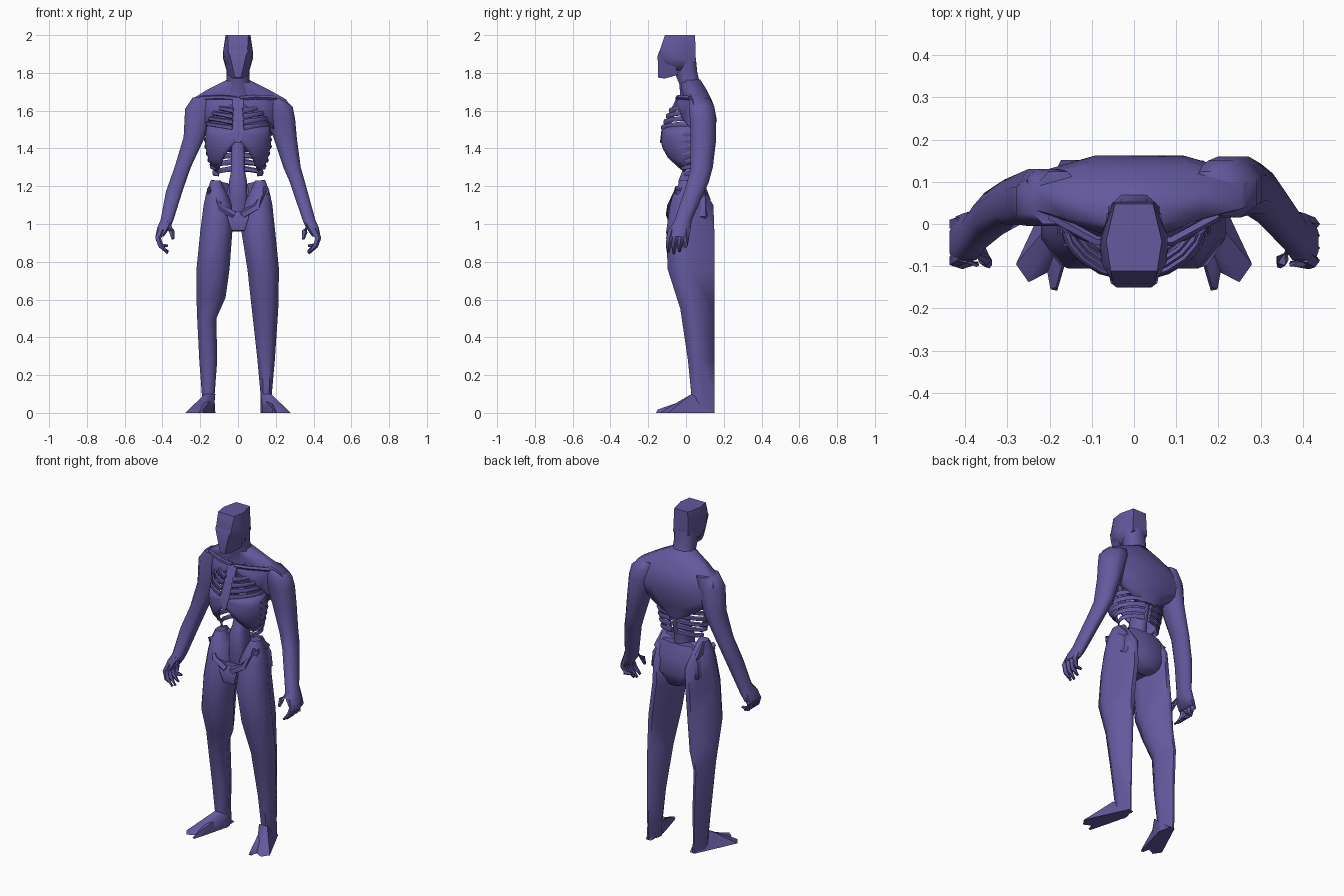
import bpy, bmesh, math
from mathutils import Vector

skin = bpy.data.materials.new("dusky purple")
skin.diffuse_color = (0.125, 0.10, 0.34, 1)


def finish(name, bm, angle=60):
    bmesh.ops.recalc_face_normals(bm, faces=bm.faces)
    me = bpy.data.meshes.new(name)
    bm.to_mesh(me)
    bm.free()
    me.materials.append(skin)
    ob = bpy.data.objects.new(name, me)
    bpy.context.collection.objects.link(ob)
    bpy.ops.object.select_all(action='DESELECT')
    ob.select_set(True)
    bpy.context.view_layer.objects.active = ob
    bpy.ops.object.shade_smooth_by_angle(angle=math.radians(angle))
    return ob


def skin_rings(name, rings):
    bm = bmesh.new()
    vs = [[bm.verts.new(p) for p in r] for r in rings]
    n = len(vs[0])
    for a, b in zip(vs, vs[1:]):
        for i in range(n):
            bm.faces.new((a[i], a[(i + 1) % n], b[(i + 1) % n], b[i]))
    bm.faces.new(vs[0])
    bm.faces.new(vs[-1])
    return finish(name, bm)


def loft(name, rows, s=1, back=.414, front=.414, side=None):
    """rows of (z, x0, x1, y0, y1): octagons filling each box; back/front set how square the corners are"""
    b, f = back, front
    h = b if side is None else side
    octagon = [(1, h), (b, 1), (-b, 1), (-1, h), (-1, -f), (-f, -1), (f, -1), (1, -f)]
    rings = [[(s * ((x0 + x1) / 2 + (x1 - x0) / 2 * u), (y0 + y1) / 2 + (y1 - y0) / 2 * v, z)
              for u, v in octagon] for z, x0, x1, y0, y1 in rows]
    return skin_rings(name, rings)


def tube(name, pts, radii, s=1, n=5, flat=1.0):
    """tapered tube along a path; flat < 1 thins it sideways"""
    pts = [Vector((s * p[0], p[1], p[2])) for p in pts]
    rings = []
    for i, p in enumerate(pts):
        t = (pts[min(i + 1, len(pts) - 1)] - pts[max(i - 1, 0)]).normalized()
        ref = Vector((0, 0, 1)) if abs(t.z) < 0.75 else Vector((0, 1, 0))
        u = t.cross(ref).normalized()
        v = u.cross(t)
        rings.append([p + radii[i] * (flat * u * math.cos(math.tau * j / n)
                                      + v * math.sin(math.tau * j / n)) for j in range(n)])
    return skin_rings(name, rings)


def hull(name, pts, s=1, both=False):
    bm = bmesh.new()
    for x, y, z in pts:
        bm.verts.new((s * x, y, z))
        if both:
            bm.verts.new((-x, y, z))
    bmesh.ops.convex_hull(bm, input=bm.verts)
    loose = [v for v in bm.verts if not v.link_faces]
    bmesh.ops.delete(bm, geom=loose, context='VERTS')
    return finish(name, bm, 50)


# head, face and neck
hull("skull", [(.055, -.112, 2.0), (.045, .048, 2.0), (.066, -.04, 2.0), (.078, -.09, 1.92), (.05, -.142, 1.91),
               (.08, -.03, 1.88), (.05, .052, 1.86), (.07, -.09, 1.86), (.06, -.03, 1.81), (.03, -.13, 1.84)], both=True)
hull("face", [(.055, -.14, 1.92), (.042, -.15, 1.89), (.016, -.148, 1.775), (.028, -.112, 1.77),
              (.055, -.04, 1.79), (.072, -.07, 1.87)], both=True)
loft("neck", [(1.67, -.08, .08, -.03, .11), (1.74, -.06, .06, -.035, .075),
              (1.80, -.06, .06, -.06, .06), (1.88, -.065, .065, -.07, .052)], back=.5)

# upper back and shoulders
loft("upper_back", [(1.38, -.05, .05, .07, .13), (1.45, -.16, .16, .05, .14),
                    (1.55, -.235, .26, .02, .163), (1.62, -.255, .28, .0, .15), (1.66, -.245, .255, -.005, .135),
                    (1.71, -.165, .165, -.025, .11), (1.765, -.055, .055, -.03, .075)])
# spine
loft("spine", [(1.03, -.05, .05, -.03, .1), (1.12, -.05, .05, -.04, .09), (1.23, -.047, .047, -.04, .085),
               (1.28, -.037, .037, -.02, .095), (1.45, -.034, .034, .03, .13), (1.66, -.03, .03, .05, .13)], front=.65)
# breastbone
hull("breastbone", [(.03, -.05, 1.67), (.03, -.03, 1.66), (.028, -.13, 1.5), (.028, -.105, 1.5),
                    (.012, -.138, 1.43), (.012, -.115, 1.43)], both=True)


def cage(a, z):
    """point on the ribcage at angle a (0 front, 180 back) and height z"""
    prof = [(1.24, .115, -.03, .10), (1.28, .135, -.045, .105), (1.34, .158, -.105, .115), (1.42, .176, -.135, .125),
            (1.5, .172, -.13, .135), (1.58, .15, -.095, .135), (1.66, .10, -.05, .12)]
    z = min(max(z, 1.24), 1.66)
    for p, q in zip(prof, prof[1:]):
        if z <= q[0]:
            t = (z - p[0]) / (q[0] - p[0])
            w, f, b = (p[i] + t * (q[i] - p[i]) for i in (1, 2, 3))
            break
    r = math.radians(a)
    return (w * math.sin(r), (f + b) / 2 - (b - f) / 2 * math.cos(r), z)


# lower chest plate with the arch cut out below the breastbone
bm = bmesh.new()
grid = []
for i in range(17):
    a = -112 + 14 * i
    m = abs(a)
    low = 1.45 - .175 * min(m / 50, 1) + max(0, m - 60) * .0012
    top = 1.5 + m * .0003
    grid.append([bm.verts.new(cage(a, low + (top - low) * j / 4)) for j in range(5)])
for p, q in zip(grid, grid[1:]):
    for j in range(4):
        bm.faces.new((p[j], q[j], q[j + 1], p[j + 1]))
plate = finish("lower_chest", bm)
mod = plate.modifiers.new("thickness", 'SOLIDIFY')
mod.thickness = .012
mod.offset = -1

for s, side in ((1, "right"), (-1, "left")):
    # upper ribs run from breastbone to spine
    for i in range(4):
        z = 1.595 - i * .03
        pts = [cage(a, z + .025 * math.sin(math.radians(a))) for a in (10, 28, 46, 64, 82, 105, 130, 150, 170)]
        tube(f"{side}_upper_rib_{i}", pts, [.016, .013, .012, .013, .015, .013, .012, .012, .013], s, 5, .6)
    # back ribs
    for i in range(7):
        z = 1.475 - i * .036
        start = 80 if i < 5 else 55
        pts = [cage(start + (173 - start) * k / 5, z + .035 * k / 5) for k in range(6)]
        tube(f"{side}_back_rib_{i}", pts, [.007, .013, .014, .014, .014, .018], s, 5, .6)
    # upper chest and collar bone
    hull(f"{side}_upper_chest", [(.02, -.045, 1.665), (.03, -.055, 1.635), (.12, -.04, 1.635), (.19, .02, 1.675),
                                 (.19, .03, 1.5), (.165, -.02, 1.56), (.1, .0, 1.62)], s)
    tube(f"{side}_collar_bone", [(.01, -.045, 1.665), (.09, -.04, 1.672), (.2, .02, 1.667)], [.012, .012, .012], s)
    # hip bones
    hull(f"{side}_hip_bone", [(.05, .05, 1.215), (.14, .03, 1.235), (.163, -.05, 1.17), (.145, .1, 1.165),
                              (.02, .115, 1.12), (.1, .0, 1.0), (.03, .13, 1.0)], s)
    tube(f"{side}_hip_rim", [(.15, -.04, 1.19), (.095, -.08, 1.09), (.02, -.085, 1.045)], [.02, .022, .022], s)
    # foot with the big toe split from the others
    hull(f"{side}_foot", [(.13, .15, 0), (.165, .15, 0), (.12, .03, .1), (.175, .03, .1), (.13, .03, 0), (.185, .0, .04),
                          (.25, -.138, 0), (.205, -.115, 0), (.28, -.095, 0), (.235, -.10, .025), (.16, -.05, 0)], s)
    hull(f"{side}_big_toe", [(.13, .03, 0), (.135, .03, .08), (.165, -.10, .0), (.182, -.158, 0), (.198, -.155, 0),
                             (.21, -.09, 0), (.185, -.10, .035), (.185, -.15, .018), (.18, .02, .07)], s)
    # fingers and thumb
    for i, (y, z) in enumerate(((-.083, .845), (-.053, .838), (-.023, .85), (.004, .88))):
        tube(f"{side}_finger_{i}", [(.405, y * .9, .97), (.424, y - .004, .925), (.41, y - .01, .885), (.372, y - .012, z + .005)],
             [.019, .017, .015, .007], s)
    tube(f"{side}_thumb", [(.375, -.05, 1.0), (.352, -.085, .96), (.345, -.098, .92)], [.022, .016, .008], s)

# pubic bone and seat
hull("pubic_bone", [(.06, -.08, 1.07), (.06, -.04, 1.07), (.035, -.09, .965), (.03, .06, .96), (.055, -.1, 1.03)], both=True)
loft("seat", [(.97, -.06, .06, .0, .13), (1.04, -.16, .16, .02, .14), (1.13, -.15, .15, .04, .13),
              (1.21, -.10, .10, .05, .10)])

# arms differ slightly from side to side
palm = [(1.02, .342, .41, -.06, .03), (.98, .36, .428, -.085, .025), (.935, .392, .437, -.092, .018)]
loft("right_arm", [(1.665, .12, .24, .02, .125), (1.62, .12, .29, .015, .15), (1.56, .15, .302, .02, .16),
                   (1.45, .19, .312, .025, .16), (1.30, .24, .332, .025, .142), (1.22, .275, .355, .005, .12)] + palm,
     1, .35, .55)
loft("left_arm", [(1.67, .12, .24, .0, .125), (1.61, .13, .28, -.005, .13), (1.46, .175, .288, -.003, .13),
                  (1.30, .25, .336, .0, .105), (1.17, .295, .382, -.025, .075)] + palm, -1, .35, .6)

# legs, each with a ridge down the back
hip = [(1.23, .09, .145, -.03, .06), (1.165, .06, .168, -.065, .105), (1.10, .03, .182, -.085, .145)]
loft("right_leg", hip + [(.96, .018, .197, -.105, .15), (.76, .05, .217, -.097, .152), (.55, .073, .213, -.03, .152),
                         (.28, .103, .195, .01, .152), (.09, .12, .178, .03, .152), (0, .12, .18, .03, .152)],
     1, .15, .5, -.05)
loft("left_leg", hip + [(.96, .03, .2, -.105, .15), (.76, .045, .22, -.097, .152), (.61, .066, .22, -.045, .152),
                        (.5, .115, .216, -.015, .152), (.28, .11, .205, .01, .152), (.08, .125, .19, .03, .152),
                        (0, .12, .19, .03, .152)], -1, .15, .5, -.05)
